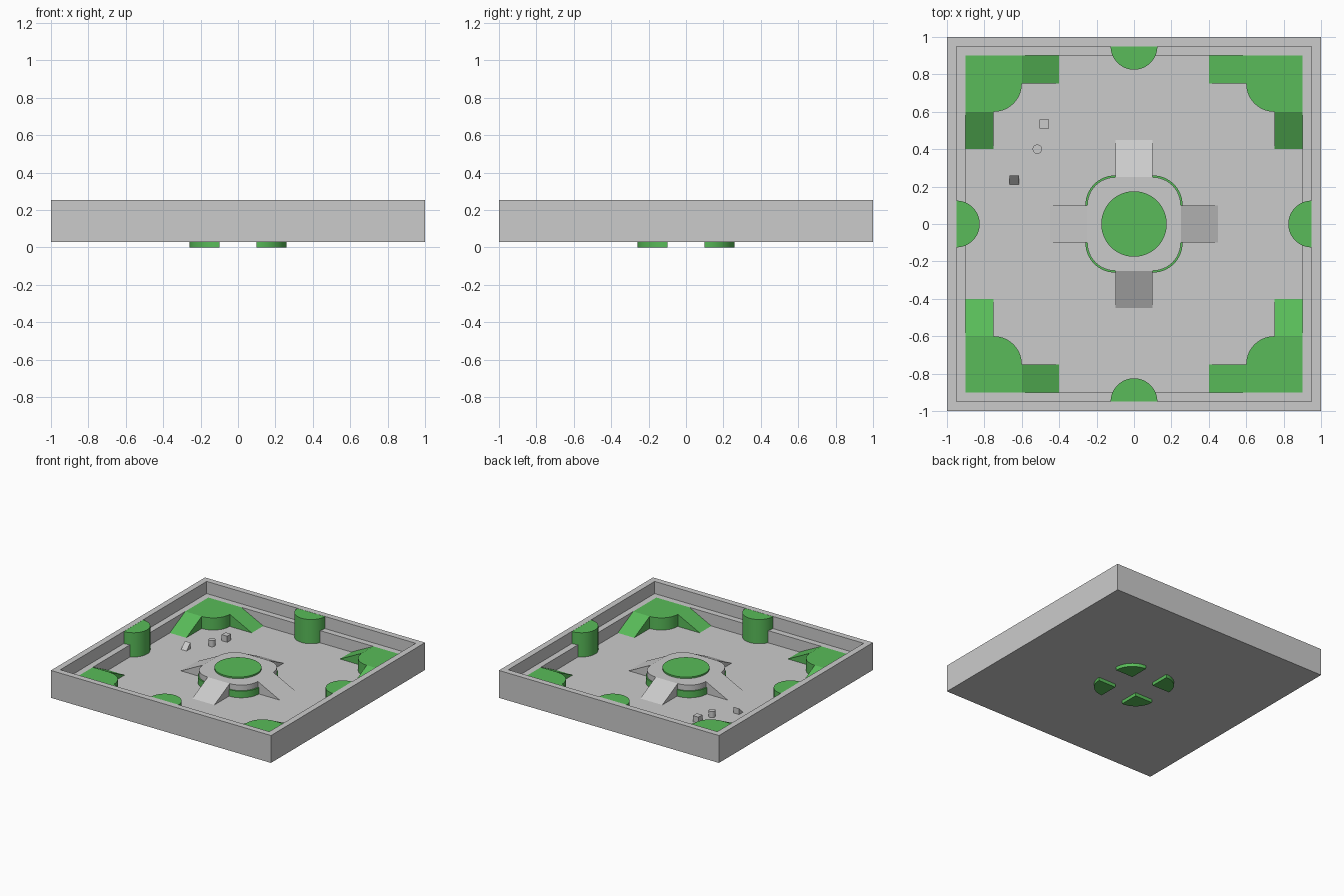
import bpy, bmesh
from math import pi, cos, sin
from mathutils import Matrix

if "Cube" in bpy.data.objects:
    bpy.data.objects.remove(bpy.data.objects["Cube"])

BASE, FLOOR, LEDGE, TOP = 0.0275, 0.0525, 0.1525, 0.2525

green = bpy.data.materials.new("green")
green.diffuse_color = (0.1, 0.5, 0.1, 1)
green.use_nodes = True
green.node_tree.nodes["Principled BSDF"].inputs["Base Color"].default_value = green.diffuse_color


def finish(name, bm, mat=None, smooth=False, turn=0.0):
    bmesh.ops.recalc_face_normals(bm, faces=bm.faces)
    bm.transform(Matrix.Rotation(turn, 4, 'Z'))
    me = bpy.data.meshes.new(name)
    bm.to_mesh(me)
    bm.free()
    ob = bpy.data.objects.new(name, me)
    bpy.context.collection.objects.link(ob)
    if mat:
        me.materials.append(mat)
    if smooth:
        bpy.ops.object.select_all(action='DESELECT')
        ob.select_set(True)
        bpy.context.view_layer.objects.active = ob
        bpy.ops.object.shade_smooth_by_angle(angle=0.5)
    return ob


def arc(cx, cy, r, a0, a1, n):
    return [(cx + r * cos(a0 + (a1 - a0) * i / n),
             cy + r * sin(a0 + (a1 - a0) * i / n)) for i in range(n + 1)]


def prism(name, pts, z0, z1, mat=None, smooth=False, turn=0.0):
    bm = bmesh.new()
    lo = [bm.verts.new((x, y, z0)) for x, y in pts]
    hi = [bm.verts.new((x, y, z1)) for x, y in pts]
    bm.faces.new(lo)
    bm.faces.new(hi)
    for i in range(len(pts)):
        j = (i + 1) % len(pts)
        bm.faces.new((lo[i], lo[j], hi[j], hi[i]))
    return finish(name, bm, mat, smooth, turn)


def ramp(name, x0, x1, y_high, y_low, z0, z1, mat=None, turn=0.0):
    # wedge, tall at y_high and running out at y_low
    bm = bmesh.new()
    a, b = [[bm.verts.new((x, y, z)) for y, z in
             ((y_high, z0), (y_low, z0), (y_high, z1))] for x in (x0, x1)]
    bm.faces.new(a)
    bm.faces.new(b)
    for i in range(3):
        j = (i + 1) % 3
        bm.faces.new((a[i], a[j], b[j], b[i]))
    return finish(name, bm, mat, turn=turn)


# Tray with outer wall, inner ledge and floor
bm = bmesh.new()
rings = [[bm.verts.new((sx * r, sy * r, z)) for sx, sy in ((-1, -1), (1, -1), (1, 1), (-1, 1))]
         for r, z in ((1, BASE), (1, TOP), (.95, TOP), (.95, LEDGE), (.9, LEDGE), (.9, FLOOR))]
for p, q in zip(rings, rings[1:]):
    for i in range(4):
        j = (i + 1) % 4
        bm.faces.new((p[i], p[j], q[j], q[i]))
bm.faces.new(rings[0])
bm.faces.new(rings[-1])
finish("arena_tray", bm)

# Parts repeated on each side and corner
corner = [(.9, .9), (.6, .9)] + arc(.75, .75, .15, pi, 1.5 * pi, 16) + [(.9, .6)]
corner.insert(2, (.6, .8))
for k in range(4):
    t = k * pi / 2
    prism("corner_platform", corner, FLOOR, LEDGE, green, True, t)
    ramp("corner_ramp_a", .75, .9, .6, .4, FLOOR, LEDGE, green, t)
    ramp("corner_ramp_b", -.9, -.75, .6, .4, FLOOR, LEDGE, green, t)
    prism("wall_pillar", arc(0, .95, .125, pi, 2 * pi, 32), FLOOR, TOP - .001, green, True, t)
    prism("center_foot", [(.1, .1)] + arc(.1, .1, .16, 0, pi / 2, 16), 0, .107, green, True, t)
    ramp("center_ramp", -.1, .1, .25, .45, FLOOR, LEDGE, None, t)

# Central rounded platform and its raised disc
plate = []
for k in range(4):
    a = k * pi / 2
    sx, sy = ((1, 1), (-1, 1), (-1, -1), (1, -1))[k]
    plate += arc(.1 * sx, .1 * sy, .15, a, a + pi / 2, 16)
prism("center_platform", plate, FLOOR, LEDGE, None, True)
prism("center_disc", arc(0, 0, .175, 0, 2 * pi, 64)[:-1], .14, .165, green, True)

# Small loose blocks on the floor
h = .025
prism("small_cube", [(-.48 - h, .535 - h), (-.48 + h, .535 - h), (-.48 + h, .535 + h),
                     (-.48 - h, .535 + h)], FLOOR, FLOOR + .05)
prism("small_cylinder", arc(-.517, .4, h, 0, 2 * pi, 32)[:-1], FLOOR, FLOOR + .05, None, True)
ramp("small_wedge", -.64 - h, -.64 + h, .235 + h, .235 - h, FLOOR, FLOOR + .05)
